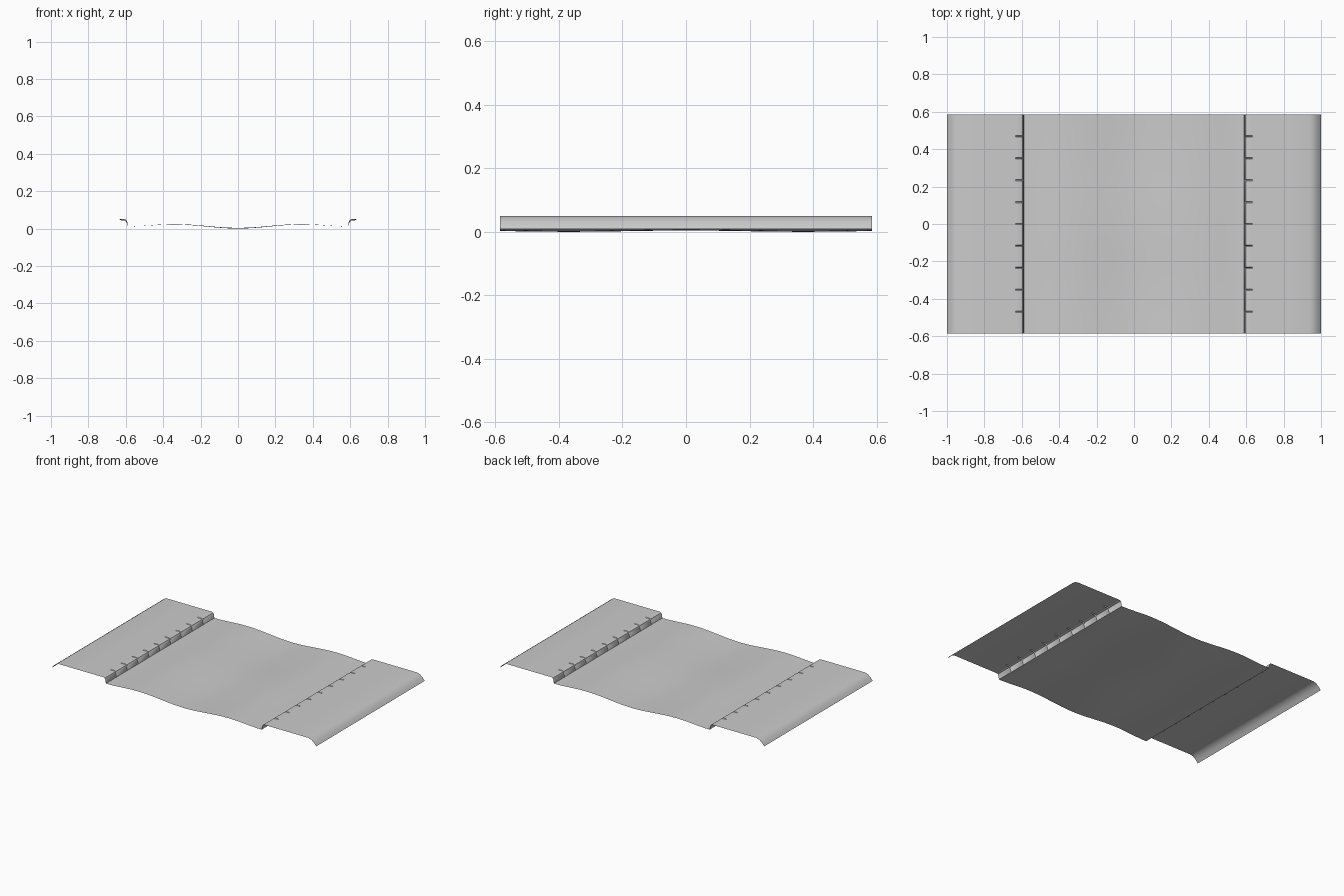
import bpy, bmesh, math

if "Cube" in bpy.data.objects:
    bpy.data.objects.remove(bpy.data.objects["Cube"])

HALF_LEN = 0.585


def loft_sheet(name, ys, points_at):
    """Open sheet skinned through the cross-section returned at each y."""
    bm = bmesh.new()
    rows = [[bm.verts.new((x, y, z)) for x, z in points_at(y)] for y in ys]
    for a, b in zip(rows, rows[1:]):
        for i in range(len(a) - 1):
            bm.faces.new((a[i], a[i + 1], b[i + 1], b[i]))
    mesh = bpy.data.meshes.new(name)
    bm.to_mesh(mesh)
    bm.free()
    obj = bpy.data.objects.new(name, mesh)
    bpy.context.collection.objects.link(obj)
    bpy.ops.object.select_all(action='DESELECT')
    obj.select_set(True)
    bpy.context.view_layer.objects.active = obj
    bpy.ops.object.shade_smooth_by_angle(angle=math.radians(35))
    return obj


# Worn road: low in the centre, two soft crowns, falling to the gutters
def road_height(x, y):
    ax = abs(x)
    if ax < 0.34:
        z = 0.004 + 0.020 * (1 - math.cos(math.pi * ax / 0.34)) / 2
    else:
        z = 0.012 + 0.012 * (1 + math.cos(math.pi * (ax - 0.34) / 0.248)) / 2
    wear = (1 - math.cos(2 * math.pi * y / 0.74)) / 2
    return z - 0.004 * wear * max(0, 1 - ax / 0.588)


X_STEPS, Y_STEPS = 40, 24
road_xs = [0.588 * (2 * i / X_STEPS - 1) for i in range(X_STEPS + 1)]
road_ys = [HALF_LEN * (2 * i / Y_STEPS - 1) for i in range(Y_STEPS + 1)]
loft_sheet("road", road_ys, lambda y: [(x, road_height(x, y)) for x in road_xs])

# Kerb and pavement: rounded kerb, flat walkway, sloped outer edge
KERB = [(0.588, 0.012), (0.591, 0.034), (0.597, 0.046), (0.607, 0.05),
        (0.628, 0.05), (0.634, 0.05)]
GROOVE = [(0.588, 0.012), (0.596, 0.033), (0.602, 0.041), (0.609, 0.044),
          (0.626, 0.044), (0.634, 0.05)]
WALK = [(0.8, 0.05), (0.94, 0.05), (0.962, 0.044), (0.983, 0.029), (1.0, 0.008)]

# Joints between kerb stones, cut as narrow V grooves
joints = [0.117 * (i - 4) for i in range(9)]
walk_ys = [-HALF_LEN]
for j in joints:
    walk_ys += [j - 0.004, j, j + 0.004]
walk_ys.append(HALF_LEN)

pavement = loft_sheet("kerb_and_pavement", walk_ys,
                      lambda y: (GROOVE if y in joints else KERB) + WALK)
mirror = pavement.modifiers.new("other_side", 'MIRROR')
mirror.use_axis = (True, False, False)
mirror.use_mirror_merge = False
